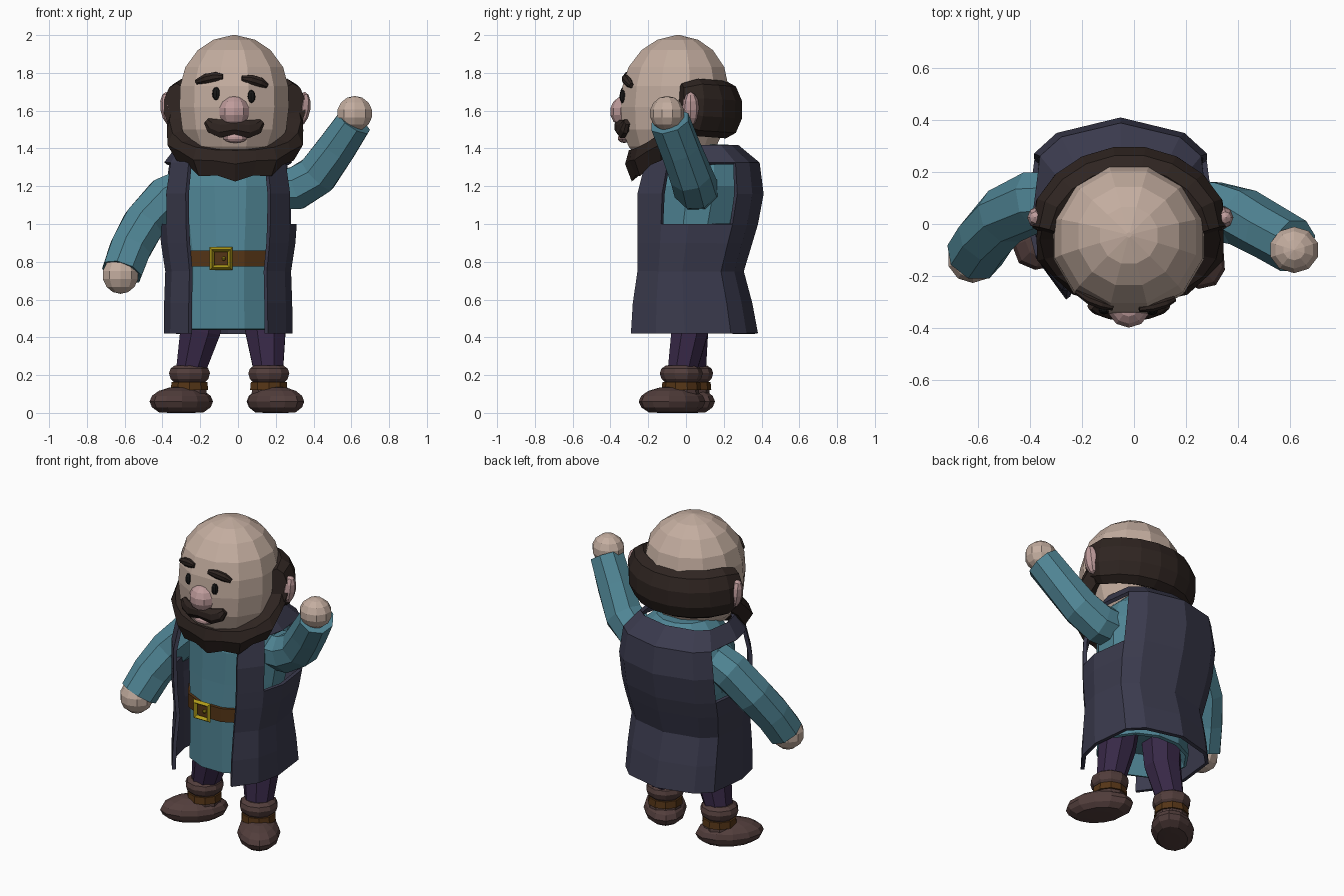
import bpy, bmesh
from math import sin, cos, pi, radians, sqrt
from mathutils import Vector

if "Cube" in bpy.data.objects:
    bpy.data.objects.remove(bpy.data.objects["Cube"])

COL = dict(skin=(.55, .42, .35), pink=(.52, .33, .33), hair=(.028, .018, .015), teal=(.08, .235, .3),
           vest=(.043, .043, .075), purple=(.04, .022, .065), boot=(.085, .048, .045),
           strap=(.09, .035, .008), gold=(.42, .32, .01), black=(.008, .008, .008))
MATS = {}
for key, c in COL.items():
    MATS[key] = bpy.data.materials.new(key)
    MATS[key].diffuse_color = (*c, 1)


def loft(name, rings, col, closed=True, caps=True, skip=()):
    """Skin a list of equally long point rings; skip holds (row, segment) holes."""
    bm = bmesh.new()
    rows = [[bm.verts.new(p) for p in r] for r in rings]
    n = len(rows[0])
    for i in range(len(rows) - 1):
        for j in range(n if closed else n - 1):
            if (i, j) not in skip:
                k = (j + 1) % n
                bm.faces.new((rows[i][j], rows[i][k], rows[i + 1][k], rows[i + 1][j]))
    if caps:
        bm.faces.new(rows[0])
        bm.faces.new(rows[-1])
    bmesh.ops.recalc_face_normals(bm, faces=bm.faces)
    me = bpy.data.meshes.new(name)
    bm.to_mesh(me)
    bm.free()
    me.materials.append(MATS[col])
    ob = bpy.data.objects.new(name, me)
    bpy.context.collection.objects.link(ob)
    return ob


def lathe(name, rows, col, x, n=12):
    """Stack of horizontal ellipses, rows of (z, rx, ry, centre y)."""
    return loft(name, [[(x + rx * cos(2 * pi * (j + .5) / n), cy + ry * sin(2 * pi * (j + .5) / n), z)
                        for j in range(n)] for z, rx, ry, cy in rows], col)


def tube(name, path, radii, col, ref=(0, 1, 0), n=8):
    """Sweep an ellipse along a path, radii of (sideways, along ref)."""
    pts = [Vector(p) for p in path]
    rings = []
    for i, p in enumerate(pts):
        d = (pts[min(i + 1, len(pts) - 1)] - pts[max(i - 1, 0)]).normalized()
        side = d.cross(Vector(ref)).normalized()
        up = side.cross(d)
        a, b = radii[i]
        rings.append([p + side * a * cos(2 * pi * (j + .5) / n) + up * b * sin(2 * pi * (j + .5) / n)
                      for j in range(n)])
    return loft(name, rings, col)


def ball(name, loc, size, col, rot=(0, 0, 0), seg=10, rings=7):
    bpy.ops.mesh.primitive_uv_sphere_add(segments=seg, ring_count=rings, radius=1, location=loc, rotation=rot)
    ob = bpy.context.object
    ob.name, ob.scale = name, size
    ob.data.materials.append(MATS[col])
    return ob


# Head
HEAD = [(1.31, .08), (1.34, .18), (1.41, .245), (1.5, .285), (1.62, .3), (1.73, .296),
        (1.83, .268), (1.92, .2), (1.975, .115), (2.0, .01)]
HX, HY = -.02, -.06
lathe("head", [(z, r, r * .98, HY + .05 * (z - 1.65)) for z, r in HEAD], "skin", HX)


def on_face(x, z, out=0):
    """Point on the front of the head."""
    for (z0, r0), (z1, r1) in zip(HEAD, HEAD[1:]):
        if z0 <= z <= z1:
            r = r0 + (r1 - r0) * (z - z0) / (z1 - z0)
    return (x, HY + .05 * (z - 1.65) - .97 * sqrt(max(r * r - (x - HX) ** 2, 0)) - out, z)


# Face
ball("nose", (-.02, -.322, 1.595), (.084, .08, .084), "pink")
ball("lip", on_face(-.015, 1.455), (.066, .035, .026), "pink")
for side, x, z in (("left", -.115, 1.69), ("right", .07, 1.675)):
    ball(side + "_eye", on_face(x, z), (.022, .018, .035), "black", seg=8, rings=6)
BROWS = {"left": [(-.22, 1.752), (-.17, 1.77), (-.12, 1.78), (-.08, 1.78)],
         "right": [(.02, 1.772), (.07, 1.765), (.12, 1.75), (.155, 1.732)]}
for side, pts in BROWS.items():
    tube(side + "_eyebrow", [on_face(x, z, .002) for x, z in pts],
         [(.014, .012), (.027, .02), (.027, .02), (.014, .012)], "hair", n=8)
tube("moustache", [on_face(x, z, .002) for x, z in
                   ((-.165, 1.545), (-.14, 1.52), (-.09, 1.505), (-.02, 1.515), (.055, 1.503), (.1, 1.515),
                    (.125, 1.54))],
     [(.02, .02), (.042, .028), (.052, .032), (.042, .034), (.052, .032), (.042, .028), (.02, .02)], "hair")

# Ears
for side, s in (("left", -1), ("right", 1)):
    ball(side + "_ear", (-.014 + s * .355, .025, 1.61), (.042, .045, .09), "pink", (0, s * .15, 0), 8, 6)

# Hair wrapped round the back of the head
hair = [radians(6 + 168 * i / 9) for i in range(10)]
ends = [(.07, .12), (.088, .152)]
tube("back_hair", [(-.018 + .312 * cos(a), HY + .275 * sin(a), 1.627 - .022 * sin(a)) for a in hair],
     ends + [(.09, .152)] * 6 + ends[::-1], "hair", ref=(0, 0, 1), n=10)

# Beard and sideburns from ear to ear
beard = []
for i in range(13):
    a = radians(-108 + 18 * i)
    t = abs(i - 6) / 6
    top, low = 1.41 + .25 * t ** 2.5, 1.235 + .25 * t * t + (.015 if i % 2 else -.01)
    b = .985 if i % 2 else 1.03
    sec = [(.74, top), (.99, top - .02), (1.04 * b, (top + low) / 2), (.9 * b, low), (.58, low + .07)]
    beard.append([(-.015 + .352 * k * sin(a), HY - .245 * k * cos(a), z) for k, z in sec])
loft("beard", beard, "hair")

# Tunic, hollow at the hem
lathe("tunic", [(.56, .22, .18, .03), (.44, .27, .225, .03), (.445, .285, .245, .03), (.8, .275, .235, .02),
                (1.0, .305, .25, .05), (1.2, .325, .27, .08), (1.32, .28, .24, .085), (1.42, .17, .17, .06)],
      "teal", -.04)

# Belt and buckle
lathe("belt", [(z, .288, .25, .02) for z in (.775, .86)], "strap", -.04)
bpy.ops.mesh.primitive_torus_add(major_segments=4, minor_segments=4, major_radius=.067, minor_radius=.018,
                                 location=(-.09, -.232, .817), rotation=(pi / 2, pi / 4, 0))
buckle = bpy.context.object
buckle.name = "buckle"
buckle.data.materials.append(MATS["gold"])
ball("buckle_pin", (-.075, -.23, .817), (.012, .015, .012), "gold", seg=6, rings=4)

# Open vest with armholes
half = [(-.61, -1), (-.9, -.6), (-1, -.15), (-.92, .58), (-.68, .82)]
outline = half + [(0, 1)] + [(-u, v) for u, v in reversed(half)]
vest_rows = [(.42, .33, -.285, .37), (.58, .328, -.275, .34), (.75, .322, -.25, .295), (.9, .345, -.25, .34),
             (1.0, .352, -.25, .37), (1.16, .355, -.25, .4), (1.32, .33, -.21, .38), (1.41, .26, -.15, .27)]
vest = loft("vest", [[(-.052 + u * w, (f + b) / 2 + v * (b - f) / 2, z) for u, v in outline]
                     for z, w, f, b in vest_rows],
            "vest", closed=False, caps=False, skip={(i, j) for i in (4, 5) for j in (1, 2, 7, 8)})
solid = vest.modifiers.new("thickness", "SOLIDIFY")
solid.thickness, solid.offset = .022, 0

# Sleeves and hands
tube("left_sleeve", [(-.25, .1, 1.2), (-.38, .09, 1.14), (-.5, .03, 1.0), (-.57, -.05, .87), (-.615, -.12, .745)],
     [(.115, .11), (.12, .12), (.12, .115), (.117, .11), (.113, .11)], "teal")
ball("left_hand", (-.622, -.135, .73), (.1, .095, .1), "skin")
tube("right_sleeve", [(.17, .06, 1.18), (.31, .05, 1.19), (.42, .025, 1.26), (.52, -.03, 1.4), (.615, -.085, 1.54)],
     [(.115, .12), (.122, .12), (.118, .115), (.11, .11), (.1, .11)], "teal")
ball("right_hand", (.618, -.1, 1.585), (.098, .092, .093), "skin")

# Legs and boots
for side, hip, x, y, turn in (("left", -.185, -.257, .03, -46), ("right", .135, .163, -.025, 36)):
    tube(side + "_leg", [(hip, .03, .62), (hip * 1.08, .02, .43), (x, y, .2)],
         [(.13, .12), (.115, .105), (.08, .08)], "purple")
    t = radians(turn)
    foot = ball(side + "_boot", (x + .06 * sin(t), y - .06 * cos(t), .06), (.125, .2, .08), "boot",
                (0, 0, t), 12, 8)
    for v in foot.data.vertices:
        v.co.z = max(v.co.z, -.75)
    lathe(side + "_boot_shaft", [(.06, .1, .1, y), (.2, .085, .085, y)], "boot", x, 10)
    lathe(side + "_boot_strap", [(.12, .104, .104, y), (.163, .1, .1, y)], "strap", x, 10)
    lathe(side + "_boot_cuff", [(.16, .085, .085, y), (.18, .105, .105, y), (.21, .114, .114, y),
                                (.235, .105, .105, y), (.252, .08, .08, y)], "boot", x, 10)

for m in bpy.data.materials:
    if m.users and not m.is_grease_pencil:
        m.use_nodes = True
        m.node_tree.nodes["Principled BSDF"].inputs["Base Color"].default_value = m.diffuse_color
